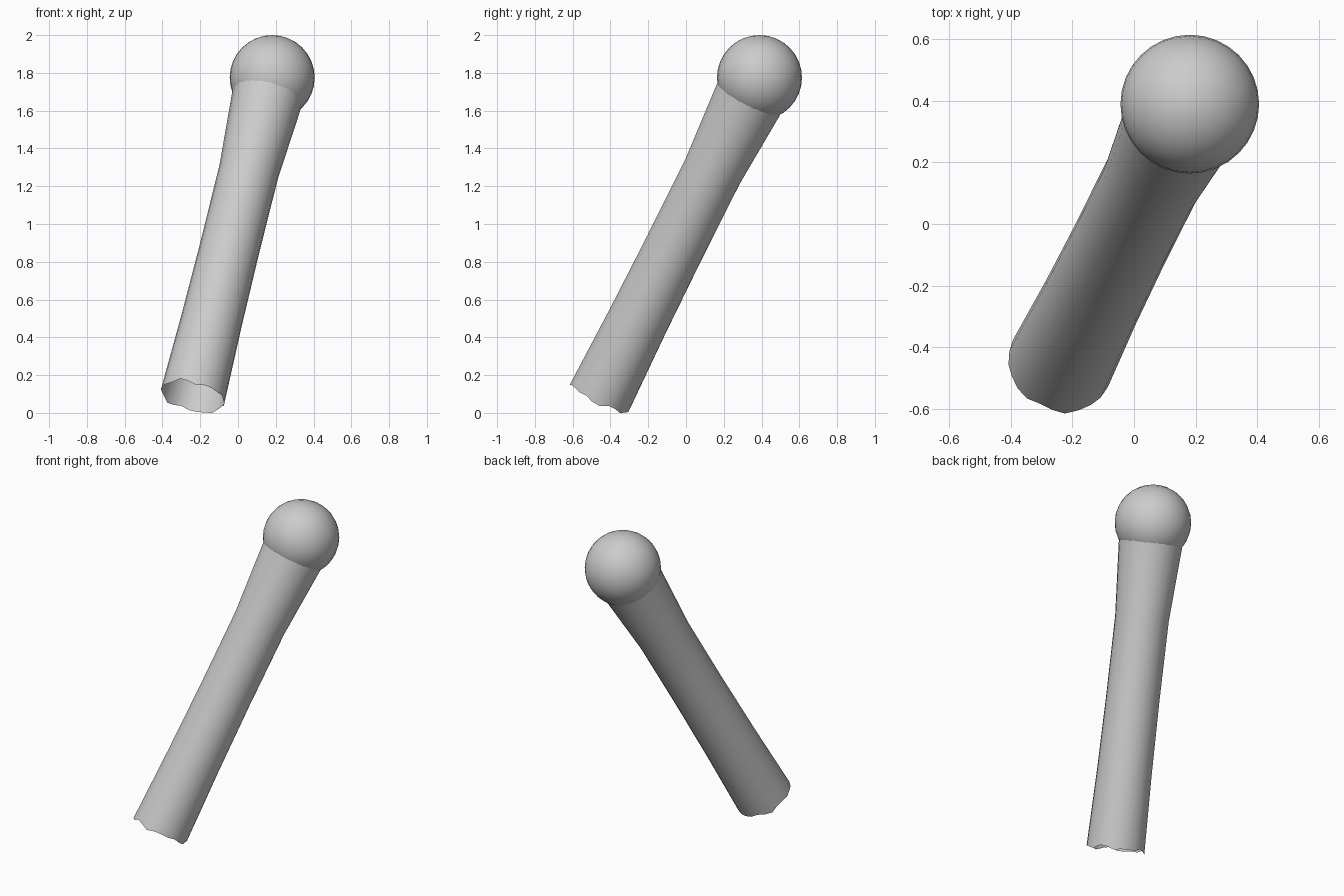
import bpy, bmesh, math
from mathutils import Vector

cube = bpy.data.objects.get("Cube")
if cube:
    bpy.data.objects.remove(cube, do_unlink=True)

# Single grey material
grey = bpy.data.materials.new("light_grey")
grey.use_nodes = True
grey.diffuse_color = (0.6, 0.6, 0.6, 1)
grey.node_tree.nodes["Principled BSDF"].inputs["Base Color"].default_value = (0.6, 0.6, 0.6, 1)

BASE = Vector((-0.24, -0.455, 0.087))
HEAD = Vector((0.181, 0.389, 1.775))
AXIS = HEAD - BASE
SIDES = 24


def add_object(name, bm):
    bmesh.ops.recalc_face_normals(bm, faces=bm.faces)
    mesh = bpy.data.meshes.new(name)
    bm.to_mesh(mesh)
    bm.free()
    mesh.materials.append(grey)
    obj = bpy.data.objects.new(name, mesh)
    bpy.context.collection.objects.link(obj)
    for poly in mesh.polygons:
        poly.use_smooth = True
    return obj


# Open shaft: (distance along axis, radius), flaring towards the head
profile = [(0, 0.172), (0.46, 0.162), (0.9, 0.158), (1.365, 0.159), (1.84, 0.19)]
bm = bmesh.new()
rings = []
for i, (dist, radius) in enumerate(profile):
    ring = []
    for k in range(SIDES):
        a = math.tau * k / SIDES
        # Slightly ragged lower rim
        rag = 0.007 * (math.sin(5 * a) + math.sin(8 * a + 1)) if i == 0 else 0
        ring.append(bm.verts.new((radius * math.cos(a), radius * math.sin(a), dist + rag)))
    rings.append(ring)
for low, high in zip(rings, rings[1:]):
    for k in range(SIDES):
        n = (k + 1) % SIDES
        bm.faces.new((low[k], low[n], high[n], high[k]))
shaft = add_object("shaft", bm)
shaft.rotation_mode = 'QUATERNION'
shaft.rotation_quaternion = AXIS.to_track_quat('Z', 'Y')
shaft.location = BASE

# Ball head
bm = bmesh.new()
bmesh.ops.create_uvsphere(bm, u_segments=32, v_segments=16, radius=0.225)
head = add_object("ball_head", bm)
head.location = HEAD
